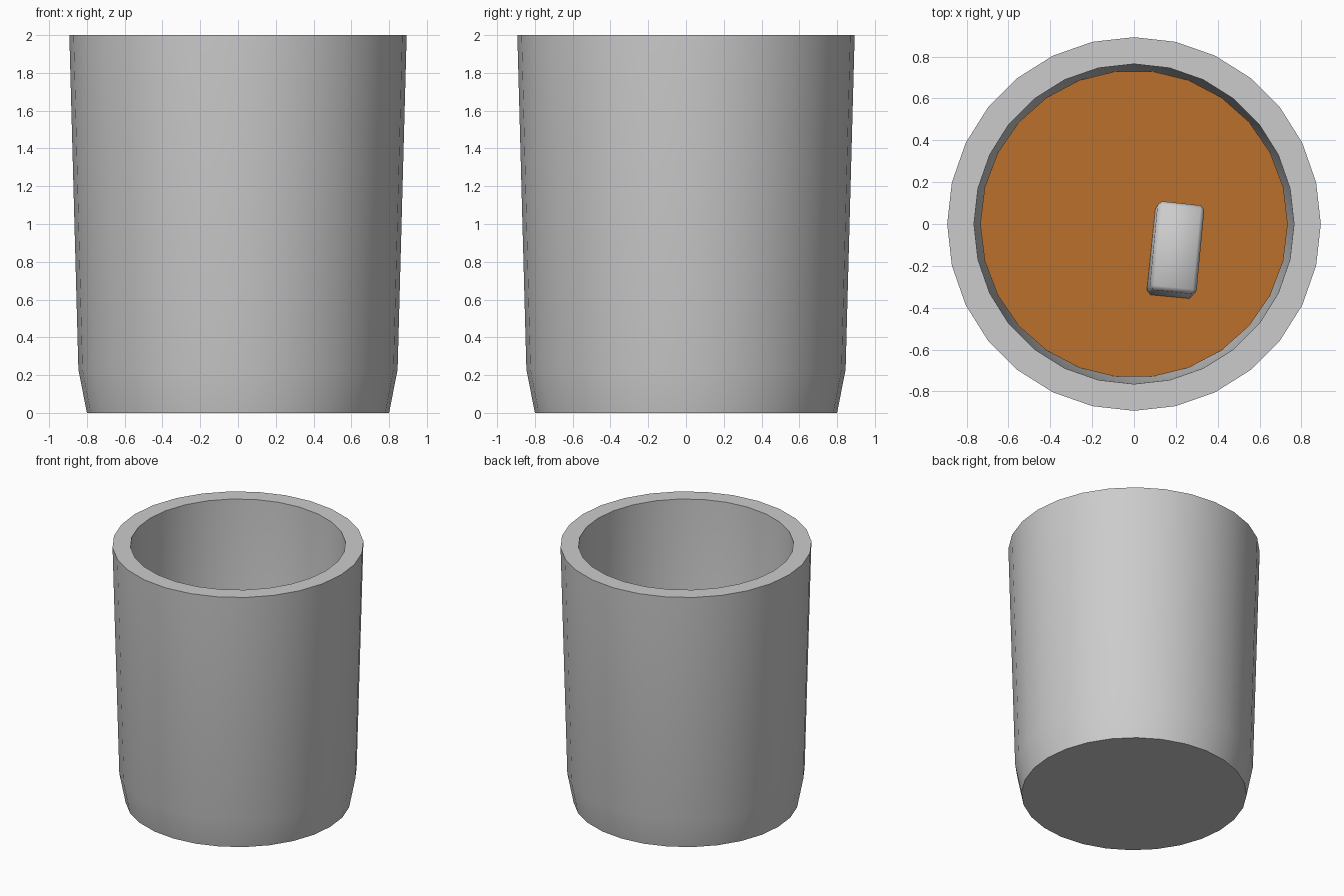
import bpy, bmesh
from math import cos, sin, tau, radians

if "Cube" in bpy.data.objects:
    bpy.data.objects.remove(bpy.data.objects["Cube"])

def lathe(name, profile, sides):
    """Revolve (radius, z) points into rings, capping both ends."""
    bm = bmesh.new()
    rings = [[bm.verts.new((r * cos(tau * i / sides), r * sin(tau * i / sides), z))
              for i in range(sides)] for r, z in profile]
    for a, b in zip(rings, rings[1:]):
        for i in range(sides):
            j = (i + 1) % sides
            bm.faces.new((a[i], a[j], b[j], b[i]))
    bm.faces.new(rings[0][::-1])
    if len(rings) > 1:
        bm.faces.new(rings[-1])
    else:
        bmesh.ops.reverse_faces(bm, faces=bm.faces[:])
    me = bpy.data.meshes.new(name)
    bm.to_mesh(me)
    bm.free()
    ob = bpy.data.objects.new(name, me)
    bpy.context.collection.objects.link(ob)
    return ob

def activate(ob):
    bpy.ops.object.select_all(action='DESELECT')
    ob.select_set(True)
    bpy.context.view_layer.objects.active = ob

# Hollow tapered cup with a chamfered foot and thick wall
cup = lathe("cup", [(0.80, 0), (0.845, 0.23), (0.893, 2),
                    (0.765, 2), (0.722, 0.26), (0.69, 0.13)], 28)
activate(cup)
bpy.ops.object.shade_smooth_by_angle(angle=radians(30))

# Drink surface
drink = lathe("drink", [(0.735, 0.95)], 26)
mat = bpy.data.materials.new("brown_drink")
mat.diffuse_color = (0.5, 0.16, 0.025, 1)
mat.use_nodes = True
mat.node_tree.nodes["Principled BSDF"].inputs["Base Color"].default_value = mat.diffuse_color
drink.data.materials.append(mat)

# Floating ice block, partly sunk and slightly tilted
bpy.ops.mesh.primitive_cube_add(size=1, location=(0.195, -0.13, 0.96),
                                rotation=(radians(-8), radians(4), radians(-6)))
ice = bpy.context.object
ice.name = "ice_block"
ice.scale = (0.225, 0.43, 0.3)
bpy.ops.object.transform_apply(location=False, rotation=False, scale=True)
bevel = ice.modifiers.new("soft_edges", 'BEVEL')
bevel.width = 0.02
bevel.segments = 1
bpy.ops.object.shade_smooth()
